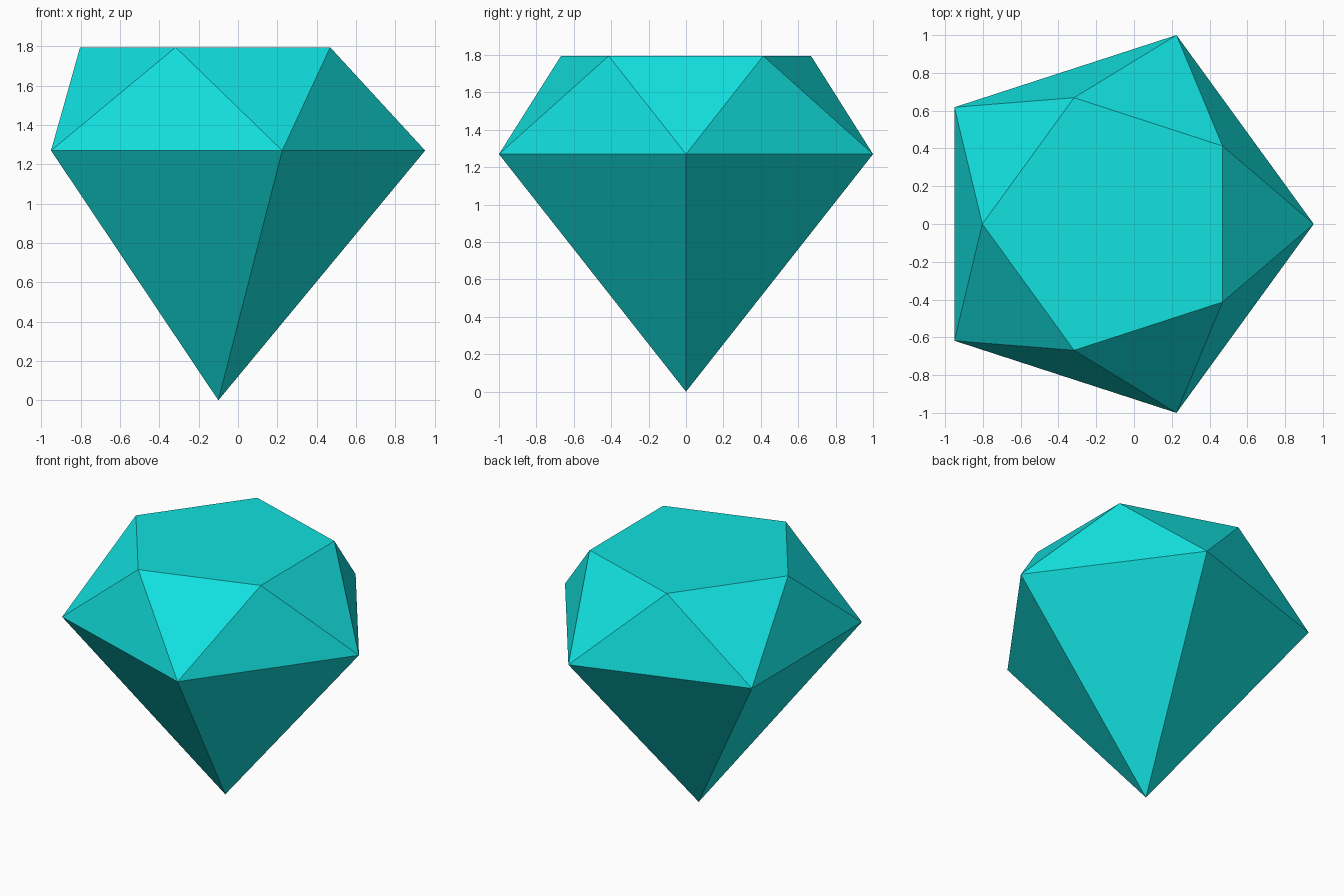
import bpy
import bmesh
from math import cos, sin, radians

SIDES = 5
CENTRE_X = -0.1
GIRDLE_RADIUS, GIRDLE_Z = 1.0515, 1.27
TABLE_RADIUS, TABLE_Z = 0.703, 1.795

cube = bpy.data.objects.get("Cube")
if cube:
    bpy.data.objects.remove(cube, do_unlink=True)

# Single gem colour
teal = bpy.data.materials.new("teal")
teal.use_nodes = True
colour = (0.006, 0.75, 0.74, 1.0)
teal.diffuse_color = colour
teal.node_tree.nodes["Principled BSDF"].inputs["Base Color"].default_value = colour

bm = bmesh.new()


def ring(radius, z, turn):
    """Pentagon of vertices, turned by an angle in degrees."""
    angles = [radians(turn + i * 360 / SIDES) for i in range(SIDES)]
    return [bm.verts.new((CENTRE_X + radius * cos(a), radius * sin(a), z)) for a in angles]


tip = bm.verts.new((CENTRE_X, 0, 0))
girdle = ring(GIRDLE_RADIUS, GIRDLE_Z, 0)
table = ring(TABLE_RADIUS, TABLE_Z, 180 / SIDES)

# Flat table on top, crown triangles between the rings, pavilion down to the tip
bm.faces.new(table)
for i in range(SIDES):
    j = (i + 1) % SIDES
    bm.faces.new((girdle[i], girdle[j], table[i]))
    bm.faces.new((girdle[j], table[j], table[i]))
    bm.faces.new((girdle[j], girdle[i], tip))

bmesh.ops.recalc_face_normals(bm, faces=bm.faces)
mesh = bpy.data.meshes.new("gem")
bm.to_mesh(mesh)
bm.free()
mesh.materials.append(teal)
gem = bpy.data.objects.new("gem", mesh)
bpy.context.collection.objects.link(gem)
